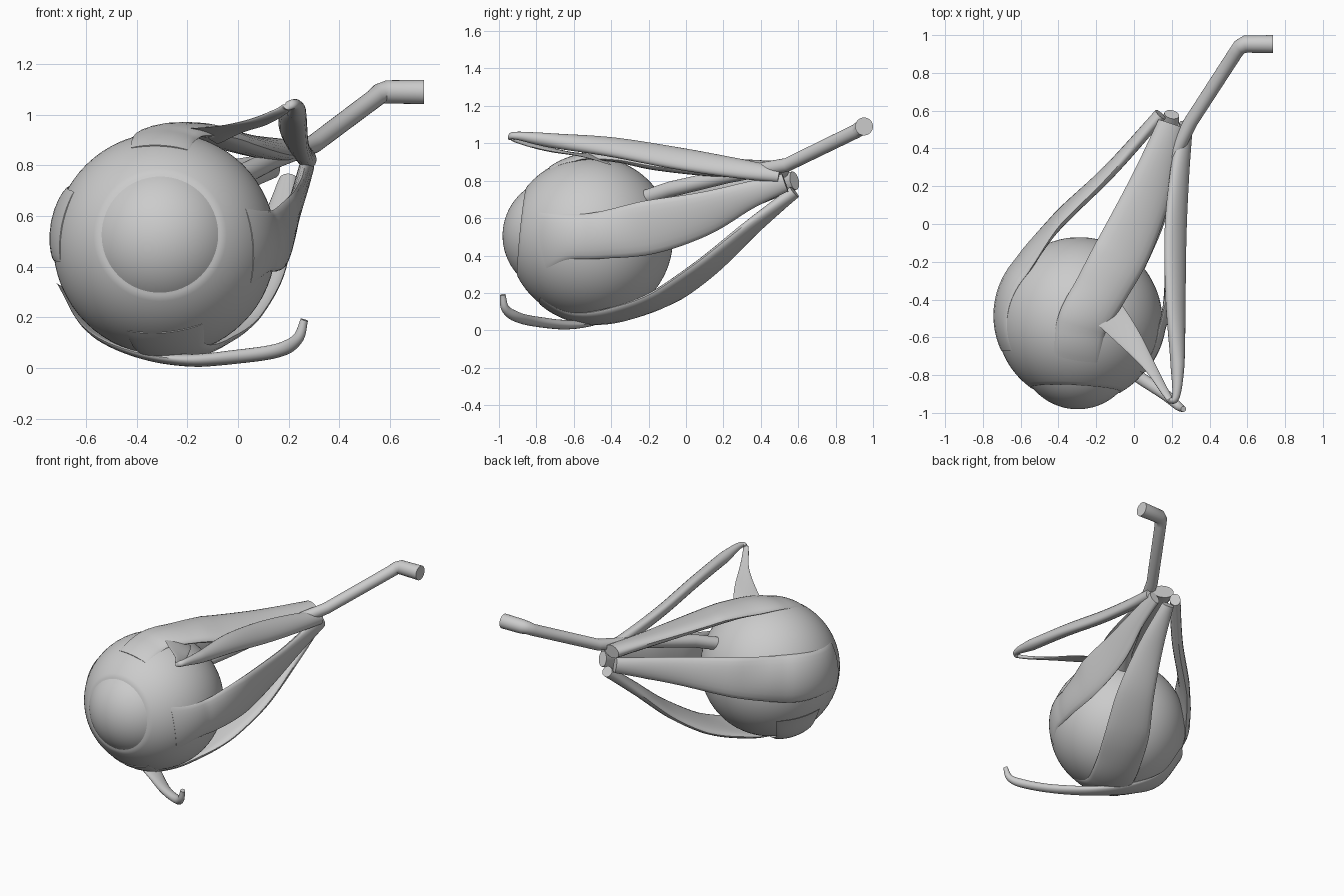
import bpy, bmesh, math
from mathutils import Vector

if "Cube" in bpy.data.objects:
    bpy.data.objects.remove(bpy.data.objects["Cube"], do_unlink=True)

CENTER = Vector((-0.29, -0.51, 0.49))
APEX = Vector((0.2, 0.52, 0.8))
RADIUS = 0.44
GAZE = Vector((-0.05, -1, 0.1)).normalized()

grey = bpy.data.materials.new("plain grey")
grey.use_nodes = True
grey.diffuse_color = (0.6, 0.6, 0.6, 1)
grey.node_tree.nodes["Principled BSDF"].inputs["Base Color"].default_value = (0.6, 0.6, 0.6, 1)


def finish(bm, name):
    bmesh.ops.recalc_face_normals(bm, faces=bm.faces)
    mesh = bpy.data.meshes.new(name)
    bm.to_mesh(mesh)
    bm.free()
    mesh.materials.append(grey)
    obj = bpy.data.objects.new(name, mesh)
    bpy.context.collection.objects.link(obj)
    bpy.ops.object.select_all(action='DESELECT')
    obj.select_set(True)
    bpy.context.view_layer.objects.active = obj
    bpy.ops.object.shade_smooth_by_angle(angle=math.radians(40))
    return obj


def loft(rings, name):
    bm = bmesh.new()
    loops = [[bm.verts.new(v) for v in ring] for ring in rings]
    n = len(loops[0])
    for a, b in zip(loops, loops[1:]):
        for i in range(n):
            j = (i + 1) % n
            bm.faces.new((a[i], a[j], b[j], b[i]))
    bm.faces.new(loops[0])
    bm.faces.new(loops[-1])
    return finish(bm, name)


def smooth_path(keys, steps=8):
    """Catmull-Rom resampling of (x, y, z, ...) keys."""
    pts = [Vector(k) for k in keys]
    pts = [2 * pts[0] - pts[1]] + pts + [2 * pts[-1] - pts[-2]]
    out = []
    for a, b, c, d in zip(pts, pts[1:], pts[2:], pts[3:]):
        for s in range(steps):
            t = s / steps
            out.append((2 * b + (c - a) * t + (2 * a - 5 * b + 4 * c - d) * t * t
                        + (3 * b - a - 3 * c + d) * t ** 3) / 2)
    return out + [pts[-2]]


def muscle(name, keys, thick, sides=20):
    """Strap of (x, y, z, width) keys, from its origin to its insertion."""
    path = smooth_path([k[:3] for k in keys])
    widths = [w[0] for w in smooth_path([(k[3], 0) for k in keys])]
    axis = APEX - CENTER
    rings = []
    for i, (p, w) in enumerate(zip(path, widths)):
        # Keep the strap on or above the globe, thinning towards its insertion
        left = (len(path) - 1 - i) / (len(path) - 1)
        reach = p - CENTER
        if reach.length < RADIUS + 0.002:
            p = CENTER + reach.normalized() * (RADIUS + 0.002)
        d = (p - CENTER).length
        tangent = (path[min(i + 1, len(path) - 1)] - path[max(i - 1, 0)]).normalized()
        t = max(0, min(1, (p - CENTER).dot(axis) / axis.length_squared))
        out = p - (CENTER + axis * t * 0.85)
        out = (out - tangent * out.dot(tangent)).normalized()
        side = tangent.cross(out)
        wrap = max(0, min(1, 1 - (d - RADIUS - 0.03) / 0.1))
        h = min(thick, w) / 2 * min(1, 0.06 + left * 2)
        ring = []
        for k in range(sides):
            a = 2 * math.pi * k / sides
            flat = p + side * (math.cos(a) * w / 2)
            lift = math.sin(a) * h
            bent = CENTER + (flat - CENTER).normalized() * (d + lift)
            ring.append((flat + out * lift).lerp(bent, wrap))
        rings.append(ring)
    return loft(rings, name)


def tube(name, keys, sides=24):
    """Round tube of (x, y, z, radius) keys."""
    rings = []
    for i, k in enumerate(keys):
        p, r = Vector(k[:3]), k[3]
        before = (p - Vector(keys[i - 1][:3])).normalized() if i else Vector()
        after = (Vector(keys[i + 1][:3]) - p).normalized() if i < len(keys) - 1 else Vector()
        tangent = (before + after).normalized()
        side = tangent.cross(Vector((0, 0, 1))).normalized()
        up = side.cross(tangent)
        rings.append([p + (side * math.cos(2 * math.pi * n / sides)
                           + up * math.sin(2 * math.pi * n / sides)) * r for n in range(sides)])
    return loft(rings, name)


def dome(name, center, radius, start, end, steps, sides=64):
    """Part of a sphere around the gaze axis, between two polar angles."""
    side = GAZE.cross(Vector((0, 0, 1))).normalized()
    up = side.cross(GAZE)
    rings = []
    for s in range(steps + 1):
        a = start + (end - start) * s / steps
        rings.append([center + GAZE * math.cos(a) * radius
                      + (side * math.cos(2 * math.pi * n / sides)
                         + up * math.sin(2 * math.pi * n / sides)) * math.sin(a) * radius
                      for n in range(sides)])
    return loft(rings, name)


# Globe with a bulging cornea set in a narrow groove
rim = 0.24
limbus = math.asin(rim / RADIUS)
dome("eyeball", CENTER, RADIUS, limbus, math.pi - 0.01, 40)
cap = 0.31
edge = math.asin((rim - 0.005) / cap)
cap_center = CENTER + GAZE * (RADIUS * math.cos(limbus) - cap * math.cos(edge) - 0.005)
dome("cornea", cap_center, cap, 0.01, edge, 16)

# Optic nerve with its bent, thicker end
tube("optic_nerve", [(-0.15, -0.3, 0.68, 0.042), (0.0, -0.08, 0.755, 0.042),
                     (0.14, 0.22, 0.825, 0.039), (0.3, 0.54, 0.885, 0.037),
                     (0.54, 0.91, 1.065, 0.038),
                     (0.56, 0.937, 1.083, 0.041), (0.59, 0.952, 1.09, 0.046),
                     (0.735, 0.952, 1.09, 0.048)])

# Four straight muscles
muscle("superior_rectus", [(0.2, 0.53, 0.86, 0.15), (0.09, 0.2, 0.87, 0.24),
                           (-0.04, -0.1, 0.9, 0.29), (-0.16, -0.32, 0.935, 0.29),
                           (-0.27, -0.52, 0.94, 0.28), (-0.31, -0.72, 0.875, 0.24)], 0.085)
muscle("left_rectus", [(0.27, 0.53, 0.79, 0.1), (0.25, 0.33, 0.72, 0.15),
                       (0.22, 0.08, 0.62, 0.24), (0.2, -0.2, 0.55, 0.29),
                       (0.17, -0.47, 0.51, 0.26), (0.12, -0.64, 0.5, 0.25),
                       (0.06, -0.78, 0.48, 0.32)], 0.06)
muscle("right_rectus", [(0.14, 0.58, 0.8, 0.1), (-0.13, 0.28, 0.72, 0.18),
                        (-0.42, 0.0, 0.64, 0.27), (-0.63, -0.26, 0.59, 0.33),
                        (-0.7, -0.48, 0.57, 0.31), (-0.69, -0.67, 0.56, 0.3)], 0.07)
muscle("inferior_rectus", [(0.2, 0.58, 0.74, 0.08), (0.15, 0.35, 0.55, 0.16),
                           (0.07, 0.1, 0.33, 0.24), (-0.06, -0.15, 0.16, 0.29),
                           (-0.18, -0.4, 0.065, 0.3), (-0.26, -0.6, 0.06, 0.29),
                           (-0.29, -0.78, 0.14, 0.33)], 0.07)

# Upper slanted muscle, turning back to the globe as a tendon
muscle("superior_oblique", [(0.27, 0.5, 0.83, 0.09), (0.24, 0.25, 0.87, 0.13),
                            (0.22, -0.05, 0.92, 0.15), (0.22, -0.4, 0.98, 0.13),
                            (0.23, -0.72, 1.015, 0.08), (0.225, -0.9, 1.04, 0.045),
                            (0.2, -0.935, 1.035, 0.04), (0.165, -0.89, 1.01, 0.045),
                            (0.06, -0.72, 0.965, 0.08), (-0.14, -0.45, 0.92, 0.2)], 0.075)

# Lower slanted muscle, hooked at its front end
muscle("inferior_oblique", [(0.262, -0.98, 0.19, 0.03), (0.235, -0.965, 0.115, 0.045),
                            (0.16, -0.9, 0.07, 0.06), (0, -0.79, 0.045, 0.07),
                            (-0.2, -0.62, 0.03, 0.1), (-0.4, -0.48, 0.06, 0.16),
                            (-0.56, -0.39, 0.14, 0.25), (-0.66, -0.31, 0.31, 0.32)], 0.055)
